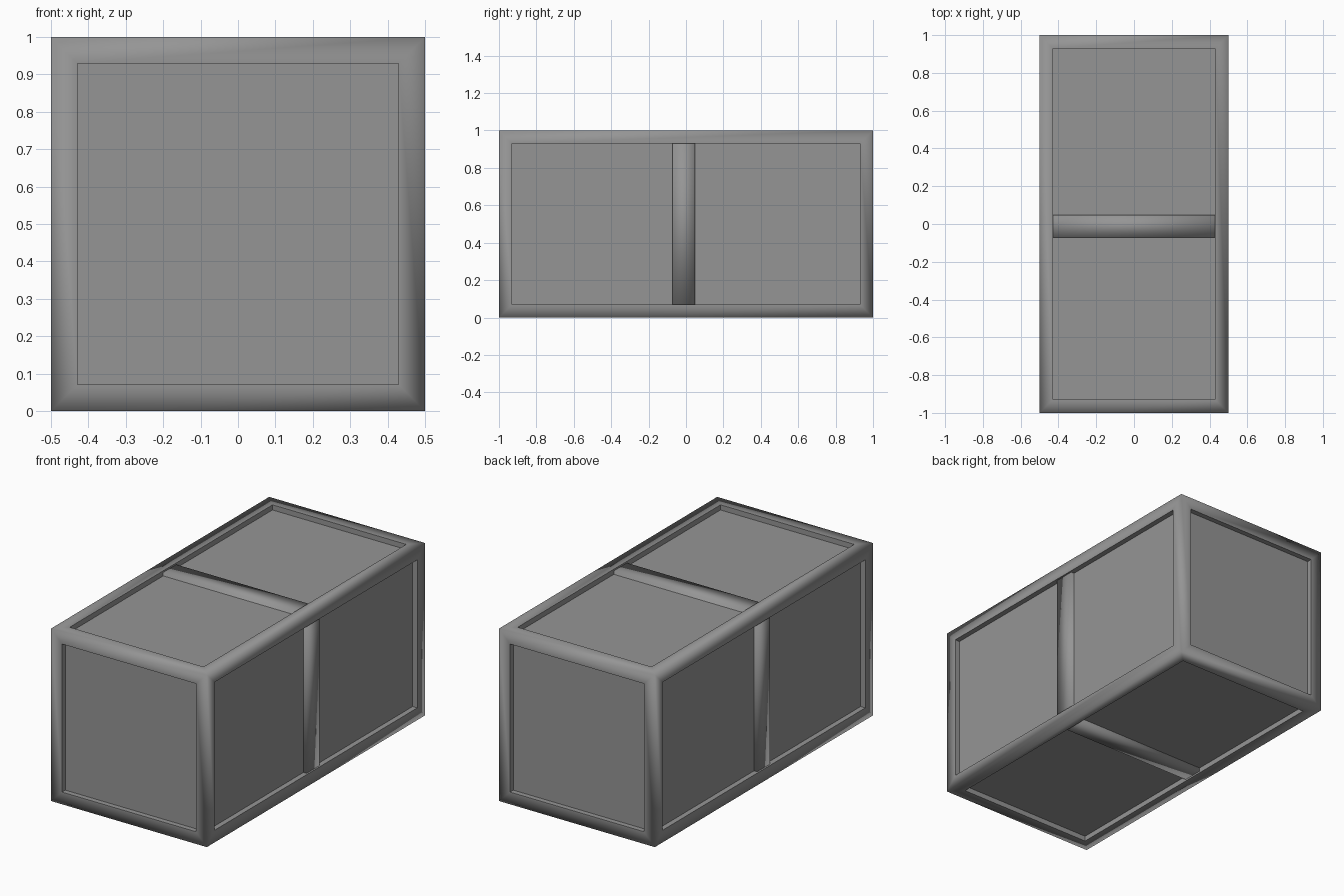
import bpy
import bmesh
from mathutils import Matrix, Vector

default = bpy.data.objects.get("Cube")
if default:
    bpy.data.objects.remove(default, do_unlink=True)

RIM = 0.1       # width of the frame around every panel
RECESS = 0.03   # how far the panels sit back
LIP = 0.01      # how far the band sits below the frame

grey = bpy.data.materials.new("Plain grey")
grey.use_nodes = True
colour = (0.3, 0.3, 0.3, 1)
grey.diffuse_color = colour
grey.node_tree.nodes["Principled BSDF"].inputs["Base Color"].default_value = colour


def box(size, centre):
    bm = bmesh.new()
    bmesh.ops.create_cube(bm, size=1, matrix=Matrix.Translation(centre) @ Matrix.Diagonal((*size, 1)))
    return bm


def finish(bm, name):
    mesh = bpy.data.meshes.new(name)
    bm.to_mesh(mesh)
    bm.free()
    mesh.materials.append(grey)
    obj = bpy.data.objects.new(name, mesh)
    bpy.context.collection.objects.link(obj)
    return obj


# Crate: soft-shaded outer frame with a crisp sunken panel on every side
bm = box((1, 2, 1), Vector((0, 0, 0.5)))
sides = list(bm.faces)
bmesh.ops.inset_individual(bm, faces=sides, thickness=RIM)
bmesh.ops.inset_individual(bm, faces=sides, thickness=0)
for panel in sides:
    offset = panel.normal * -RECESS
    bmesh.ops.translate(bm, verts=panel.verts, vec=offset)
bm.normal_update()
for face in bm.faces:
    face.smooth = True
for edge in bm.edges:
    across = edge.calc_face_angle(0) > 0.5
    on_corner = all(abs(v.co.x) > 0.499 and abs(v.co.y) > 0.999
                    or abs(v.co.x) > 0.499 and abs(v.co.z - 0.5) > 0.499
                    or abs(v.co.y) > 0.999 and abs(v.co.z - 0.5) > 0.499
                    for v in edge.verts)
    edge.smooth = on_corner or not across
finish(bm, "crate_body")

# Band: soft-shaded strap around the middle, just below the frame surface
bm = box((1 - 2 * LIP, 0.12, 1 - 2 * LIP), Vector((0, -0.012, 0.5)))
for face in bm.faces:
    face.smooth = True
finish(bm, "middle_band")
